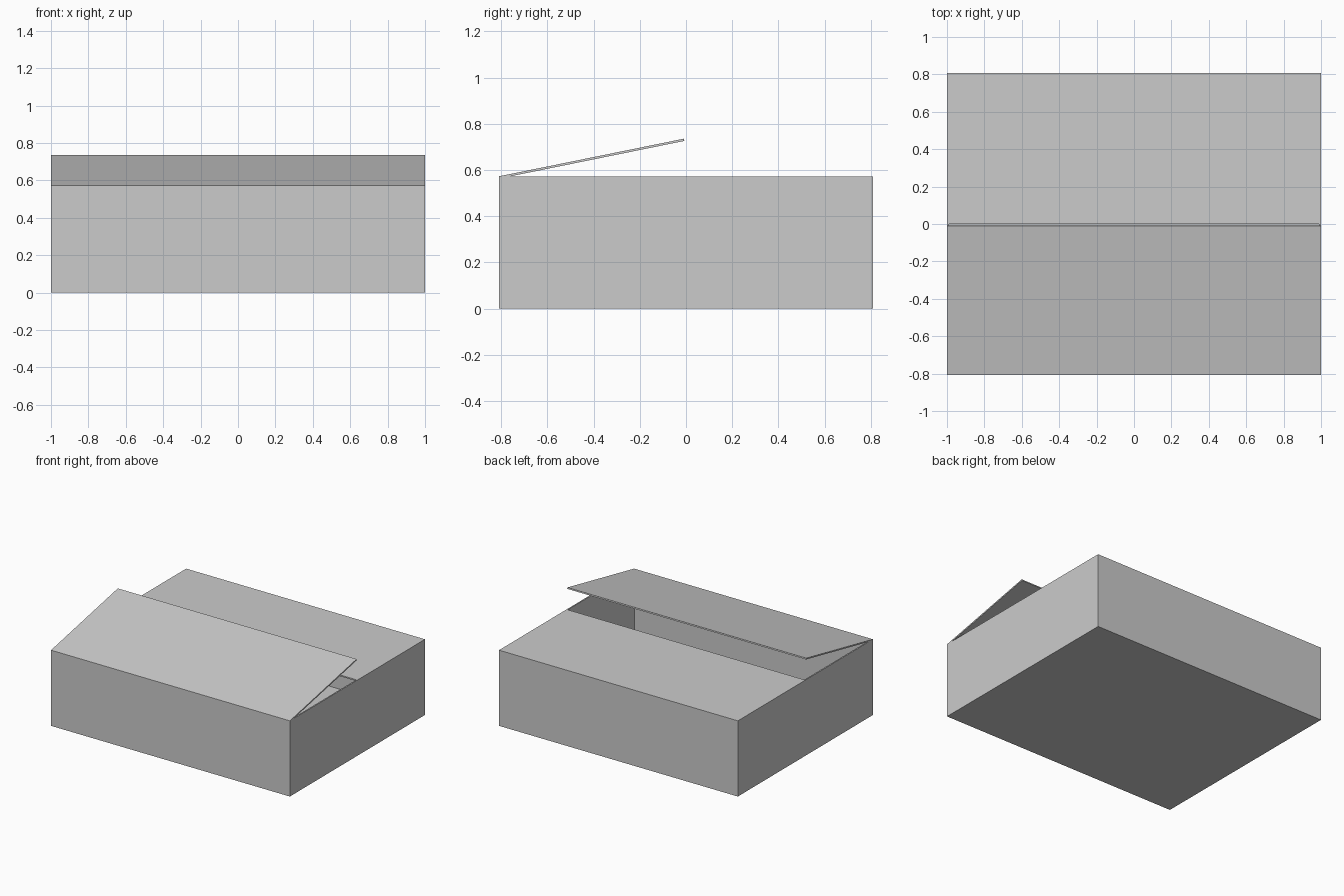
import bpy, bmesh, math

if "Cube" in bpy.data.objects:
    bpy.data.objects.remove(bpy.data.objects["Cube"])

HX, HY, H, T = 1.0, 0.808, 0.573, 0.01  # half width, half depth, height, board thickness


def make_object(name, bm):
    mesh = bpy.data.meshes.new(name)
    bmesh.ops.recalc_face_normals(bm, faces=bm.faces)
    bm.to_mesh(mesh)
    bm.free()
    obj = bpy.data.objects.new(name, mesh)
    bpy.context.collection.objects.link(obj)
    return obj


def box_mesh(lo, hi):
    bm = bmesh.new()
    bmesh.ops.create_cube(bm, size=1)
    for v in bm.verts:
        v.co = [(a + b) / 2 + c * (b - a) for a, b, c in zip(lo, hi, v.co)]
    return bm


# open carton: box without its top, walls thickened inwards
bm = box_mesh((-HX, -HY, 0), (HX, HY, H))
bm.normal_update()
bmesh.ops.delete(bm, geom=[f for f in bm.faces if f.normal.z > 0.9], context='FACES_ONLY')
carton = make_object("carton_walls_and_floor", bm)
mod = carton.modifiers.new("board_thickness", 'SOLIDIFY')
mod.thickness = T
mod.offset = -1
mod.use_even_offset = True

# closed rear flap, flush with the rim
make_object("rear_flap", box_mesh((-HX, 0, H - T), (HX, HY, H)))

# front flap, hinged on the front rim and lifted
flap = make_object("front_flap", box_mesh((-HX, 0, -T), (HX, 0.815, 0)))
flap.location = (0, -HY, H)
flap.rotation_euler.x = math.radians(11.5)
